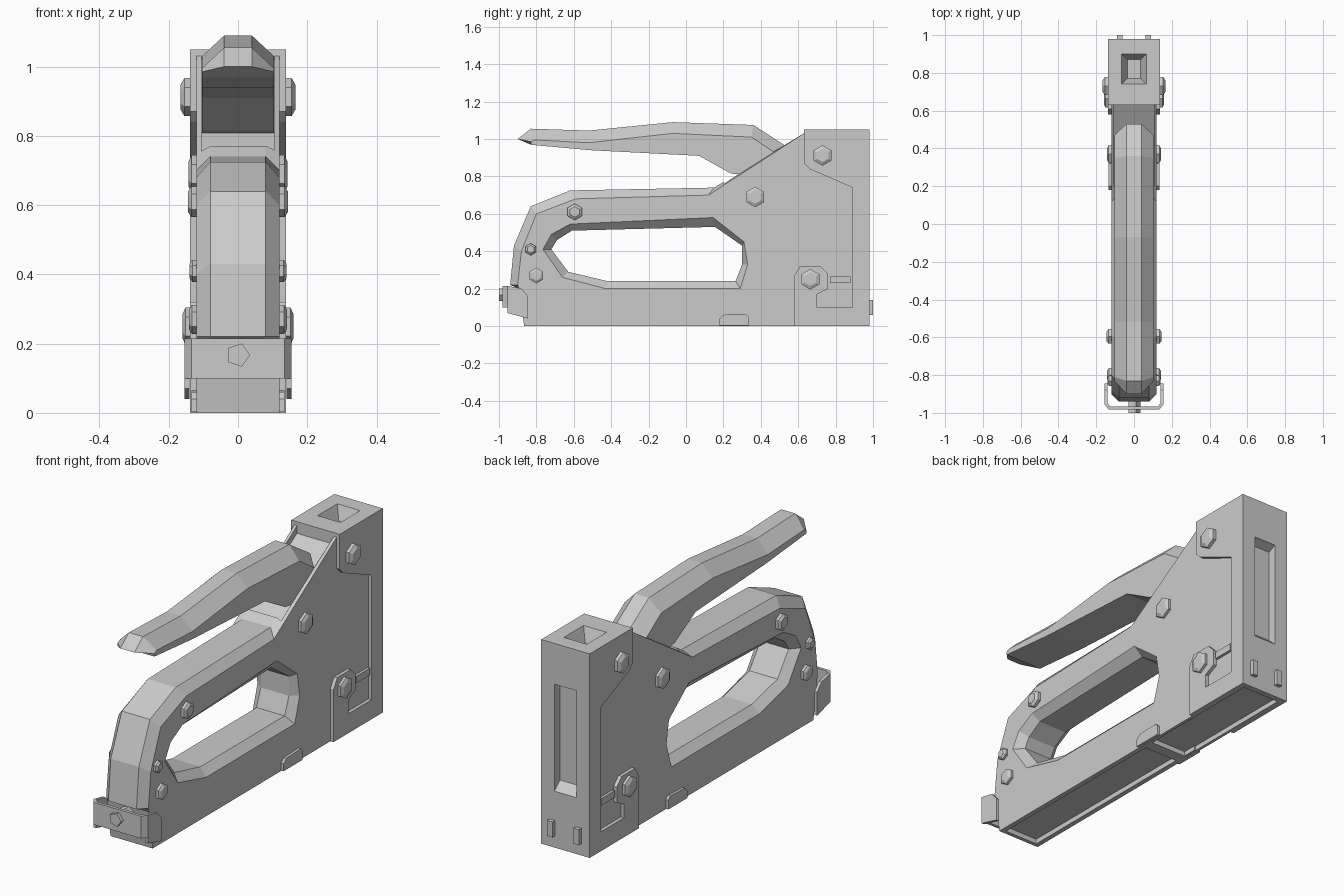
import bpy, bmesh, math
from mathutils import Vector

if "Cube" in bpy.data.objects:
    bpy.data.objects.remove(bpy.data.objects["Cube"], do_unlink=True)

steel = bpy.data.materials.new("plain_grey")
steel.use_nodes = True
GREY = (0.6, 0.6, 0.6, 1)
steel.diffuse_color = GREY
steel.node_tree.nodes["Principled BSDF"].inputs["Base Color"].default_value = GREY


def loft(name, rings):
    """Skin a list of equal-length 3D rings and cap both ends."""
    bm = bmesh.new()
    loops = [[bm.verts.new(p) for p in ring] for ring in rings]
    n = len(loops[0])
    for a, b in zip(loops, loops[1:]):
        for i in range(n):
            j = (i + 1) % n
            bm.faces.new((a[i], a[j], b[j], b[i]))
    bm.faces.new(loops[0])
    bm.faces.new(loops[-1])
    bmesh.ops.recalc_face_normals(bm, faces=bm.faces)
    mesh = bpy.data.meshes.new(name)
    bm.to_mesh(mesh)
    bm.free()
    mesh.materials.append(steel)
    ob = bpy.data.objects.new(name, mesh)
    bpy.context.collection.objects.link(ob)
    return ob


def side(x, pts):
    """Place a (y, z) profile at a given x."""
    return [(x, y, z) for y, z in pts]


def plate(name, x0, x1, pts):
    return loft(name, [side(x0, pts), side(x1, pts)])


def box(name, x0, x1, y0, y1, z0, z1):
    return plate(name, x0, x1, [(y0, z0), (y1, z0), (y1, z1), (y0, z1)])


def rect(w, y0, y1, z):
    return [(-w, y0, z), (w, y0, z), (w, y1, z), (-w, y1, z)]


def cut(target, cutter):
    cutter.hide_render = True
    cutter.hide_viewport = True
    mod = target.modifiers.new(cutter.name, 'BOOLEAN')
    mod.operation = 'DIFFERENCE'
    mod.solver = 'EXACT'
    mod.object = cutter


# Main body with a chamfered grip
W, F = 0.12, 0.08
tail = [(0.63, 1.03), (0.95, 1.03), (0.95, 0), (-0.865, 0), (-0.895, 0.2)]
flank = [(-0.9, 0.22), (-0.88, 0.4), (-0.8, 0.6), (-0.59, 0.68), (0.12, 0.7)] + tail
ridge = [(-0.94, 0.22), (-0.92, 0.43), (-0.83, 0.64), (-0.62, 0.725), (0.15, 0.74)] + tail
body = loft("body", [side(-W, flank), side(-F, ridge), side(F, ridge), side(W, flank)])

# Finger opening with bevelled rim
rim = [(-0.765, 0.41), (-0.72, 0.49), (-0.62, 0.545), (0.145, 0.58), (0.31, 0.45),
       (0.33, 0.33), (0.29, 0.2), (-0.43, 0.2), (-0.66, 0.26)]
inner = [(-0.72, 0.41), (-0.69, 0.46), (-0.61, 0.51), (0.155, 0.53), (0.3, 0.43),
         (0.3, 0.33), (0.265, 0.24), (-0.42, 0.24), (-0.63, 0.29)]
cut(body, loft("opening_cutter", [side(-0.2, rim), side(-W, rim), side(-F, inner),
                                  side(F, inner), side(W, rim), side(0.2, rim)]))

# Channel between the side plates where the lever sits
cut(body, plate("channel_cutter", -0.105, 0.105,
                [(0.2, 0.73), (0.63, 0.99), (0.63, 1.1), (0.2, 0.85)]))

# Raised head housing
head = plate("head", -0.138, 0.138, [
    (0.63, 1.05), (0.98, 1.05), (0.98, 0), (0.58, 0), (0.58, 0.27), (0.61, 0.32),
    (0.72, 0.32), (0.76, 0.28), (0.76, 0.2), (0.7, 0.17), (0.7, 0.1), (0.89, 0.1),
    (0.89, 0.74), (0.66, 0.84), (0.63, 0.87)])
pit = loft("top_pit_cutter", [rect(0.035, 0.77, 0.87, 0.98), rect(0.065, 0.74, 0.9, 1.05),
                              rect(0.065, 0.74, 0.9, 1.1)])
slot = plate("back_slot_cutter", -0.063, 0.063,
             [(1.1, 0.29), (0.98, 0.29), (0.935, 0.33), (0.935, 0.82), (0.98, 0.84), (1.1, 0.84)])
for target in (body, head):
    cut(target, pit)
    cut(target, slot)

# Recesses along the underside
cut(body, box("magazine_cutter", -0.095, 0.095, -0.845, 0.2, -0.1, 0.025))
nose = box("nose_cutter", -0.105, 0.105, 0.26, 0.95, -0.1, 0.025)
cut(body, nose)
cut(head, nose)

# Squeeze lever: top, middle and bottom edges at each station
stations = [((-0.9, 1.0), (-0.83, 0.985), (-0.83, 0.97)),
            ((-0.83, 1.055), (-0.81, 0.995), (-0.82, 0.968)),
            ((-0.52, 1.045), (-0.52, 0.98), (-0.51, 0.94)),
            ((-0.07, 1.09), (-0.07, 1.03), (0.07, 0.91)),
            ((0.36, 1.075), (0.35, 1.01), (0.24, 0.815)),
            ((0.53, 0.965), (0.47, 0.93), (0.45, 0.8))]
widths = (0.04, 0.104, 0.104)
rings = []
for st in stations:
    half = [(w, y, z) for w, (y, z) in zip(widths, st)]
    rings.append(half + [(-x, y, z) for x, y, z in reversed(half)])
loft("lever", rings)


def bolt(name, s, x0, x1, y, z, r, sides=6):
    """Hex bolt head with a tapered cap."""
    def ring(x, k):
        return [(s * x, y + k * r * math.sin(i * math.tau / sides),
                 z + k * r * math.cos(i * math.tau / sides)) for i in range(sides)]
    mid = x0 + 0.6 * (x1 - x0)
    loft(name, [ring(x0 - 0.02, 1), ring(mid, 1), ring(x1, 0.65)])


bolts = [(0.73, 0.912, 0.055, 0.138, 0.166), (0.37, 0.69, 0.055, W, 0.143),
         (-0.595, 0.61, 0.044, W, 0.145), (-0.83, 0.41, 0.032, W, 0.14),
         (-0.8, 0.27, 0.042, W, 0.142), (0.665, 0.25, 0.055, 0.138, 0.16)]
for s, label in ((1, "left"), (-1, "right")):
    for i, (y, z, r, x0, x1) in enumerate(bolts):
        bolt(f"bolt_{label}_{i + 1}", s, x0, x1, y, z, r)
    # Small side bar, magazine catch and rear tabs
    box(f"side_bar_{label}", s * 0.11, s * 0.134, 0.77, 0.88, 0.23, 0.265)
    plate(f"catch_{label}", s * 0.1, s * 0.134,
          [(0.18, 0.002), (0.18, 0.04), (0.2, 0.06), (0.32, 0.065), (0.335, 0.05), (0.335, 0.002)])
    box(f"rear_tab_{label}", s * 0.06, s * 0.09, 0.97, 1.0, 0.06, 0.14)
    # Cheeks of the front clip
    plate(f"clip_cheek_{label}", s * 0.14, s * 0.155,
          [(-0.955, 0.215), (-0.88, 0.2), (-0.845, 0.16), (-0.845, 0.04), (-0.955, 0.07)])

# Front clip strap with chamfered corners, held by a five-sided rivet
strap = [(-0.155, -0.955), (-0.135, -0.982), (0.135, -0.982), (0.155, -0.955),
         (0.14, -0.95), (0.125, -0.967), (-0.125, -0.967), (-0.14, -0.95)]
loft("clip_strap", [[(x, y, z) for x, y in strap] for z in (0.1, 0.215)])


def rivet_ring(y):
    return [(0.035 * math.cos(i * math.tau / 5), y, 0.167 + 0.035 * math.sin(i * math.tau / 5))
            for i in range(5)]


loft("clip_rivet", [rivet_ring(-1.0), rivet_ring(-0.88)])
